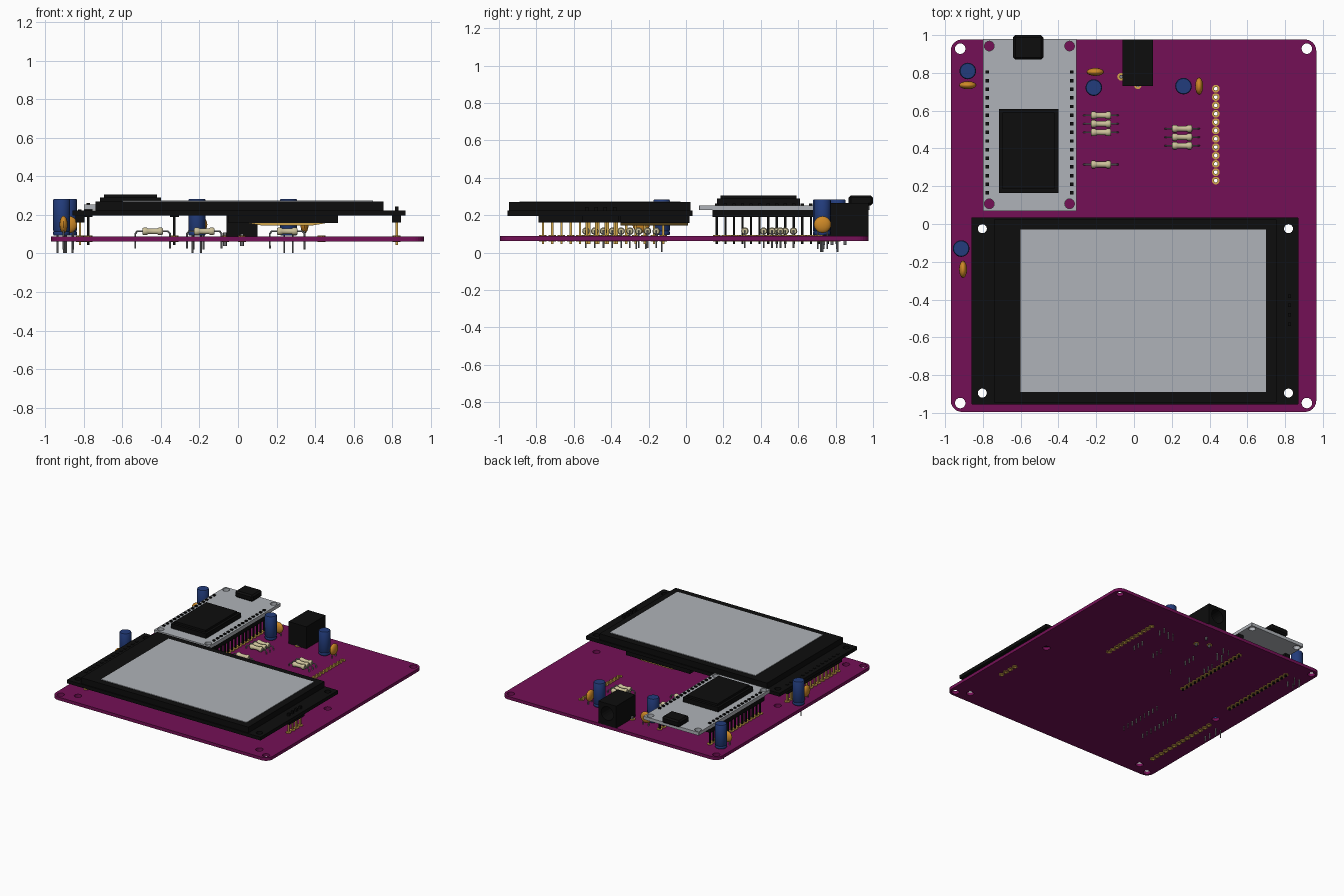
import bpy, bmesh, math
from mathutils import Matrix, Vector

if "Cube" in bpy.data.objects:
    bpy.data.objects.remove(bpy.data.objects["Cube"])


def material(name, r, g, b):
    m = bpy.data.materials.new(name)
    m.use_nodes = True
    m.diffuse_color = (r, g, b, 1)
    m.node_tree.nodes["Principled BSDF"].inputs["Base Color"].default_value = (r, g, b, 1)
    return m


MAGENTA = material("magenta board", 0.175, 0.005, 0.092)
BLACK = material("black plastic", 0.004, 0.004, 0.004)
GREY = material("light grey", 0.43, 0.45, 0.48)
BLUE = material("blue can", 0.016, 0.045, 0.2)
ORANGE = material("orange ceramic", 0.62, 0.25, 0.02)
BEIGE = material("beige resistor", 0.6, 0.53, 0.32)
GOLD = material("gold", 0.64, 0.38, 0.07)
STEEL = material("steel lead", 0.25, 0.25, 0.26)


def finish(name, mesh, mat, smooth=False):
    mesh.materials.clear()
    mesh.materials.append(mat)
    ob = bpy.data.objects.new(name, mesh)
    bpy.context.collection.objects.link(ob)
    for p in mesh.polygons:
        p.use_smooth = False
        p.material_index = 0
    if smooth:
        bpy.ops.object.select_all(action="DESELECT")
        ob.select_set(True)
        bpy.context.view_layer.objects.active = ob
        bpy.ops.object.shade_smooth_by_angle(angle=math.radians(40))
    return ob


def from_bm(name, bm, mat, smooth=False):
    mesh = bpy.data.meshes.new(name)
    bm.to_mesh(mesh)
    bm.free()
    return finish(name, mesh, mat, smooth)


def add_box(bm, x, y, z):
    size = Matrix.Diagonal((x[1] - x[0], y[1] - y[0], z[1] - z[0], 1))
    mid = Vector((sum(x) / 2, sum(y) / 2, sum(z) / 2))
    bmesh.ops.create_cube(bm, size=1, matrix=Matrix.Translation(mid) @ size)


def box(name, x, y, z, mat, bevel=0):
    bm = bmesh.new()
    add_box(bm, x, y, z)
    if bevel:
        bmesh.ops.bevel(bm, geom=bm.edges[:], offset=bevel, segments=1, affect="EDGES")
    return from_bm(name, bm, mat)


def circle(x, y, r, n=16):
    return [(x + r * math.cos(i * math.tau / n), y + r * math.sin(i * math.tau / n)) for i in range(n)]


def rounded(x, y, r):
    pts = []
    corners = ((x[1] - r, y[1] - r), (x[0] + r, y[1] - r), (x[0] + r, y[0] + r), (x[1] - r, y[0] + r))
    for k, (cx, cy) in enumerate(corners):
        for i in range(7):
            a = (k + i / 6) * math.pi / 2
            pts.append((cx + r * math.cos(a), cy + r * math.sin(a)))
    return pts


def from_curve(name, cu, mat, z=0, smooth=False):
    tmp = bpy.data.objects.new(name, cu)
    mesh = bpy.data.meshes.new_from_object(tmp)
    bpy.data.objects.remove(tmp)
    ob = finish(name, mesh, mat, smooth)
    ob.location.z = z
    return ob


def slab(name, outlines, z, mat):
    """Flat plate; outlines nested inside others become holes."""
    cu = bpy.data.curves.new(name, "CURVE")
    cu.dimensions, cu.fill_mode, cu.extrude = "2D", "BOTH", (z[1] - z[0]) / 2
    for pts in outlines:
        s = cu.splines.new("POLY")
        s.points.add(len(pts) - 1)
        for p, (px, py) in zip(s.points, pts):
            p.co = (px, py, 0, 1)
        s.use_cyclic_u = True
    return from_curve(name, cu, mat, sum(z) / 2)


def wires(name, paths, r, mat):
    cu = bpy.data.curves.new(name, "CURVE")
    cu.dimensions, cu.bevel_depth, cu.bevel_resolution, cu.use_fill_caps = "3D", r, 1, True
    for pts in paths:
        s = cu.splines.new("POLY")
        s.points.add(len(pts) - 1)
        for p, co in zip(s.points, pts):
            p.co = (*co, 1)
    return from_curve(name, cu, mat, smooth=True)


def lathe(name, profile, mat, matrix):
    """Spin (radius, height) pairs round z, then place with matrix."""
    bm = bmesh.new()
    verts = [bm.verts.new((r, 0, h)) for r, h in profile]
    edges = [bm.edges.new(e) for e in zip(verts, verts[1:])]
    bmesh.ops.spin(bm, geom=verts + edges, cent=(0, 0, 0), axis=(0, 0, 1), angle=math.tau, steps=20)
    bmesh.ops.remove_doubles(bm, verts=bm.verts, dist=1e-5)
    bmesh.ops.recalc_face_normals(bm, faces=bm.faces)
    bm.transform(matrix)
    return from_bm(name, bm, mat, True)


# Main board with mounting holes and an empty connector row
BOARD_Z = (0.063, 0.088)
display_holes = [(x, y) for x in (-0.803, 0.818) for y in (-0.025, -0.895)]
board_holes = [(x, y) for x in (-0.92, 0.915) for y in (-0.948, 0.928)]
socket = [(0.433, 0.23 + i * 0.0442) for i in range(12)]
slab("main_board",
     [rounded((-0.97, 0.965), (-0.995, 0.977), 0.06)]
     + [circle(x, y, 0.028) for x, y in board_holes + display_holes]
     + [circle(x, y, 0.014, 8) for x, y in socket], BOARD_Z, MAGENTA)


def pads(name, points, inner=0.01):
    rings = [circle(x, y, r, 10) for x, y in points for r in (0.021, inner)]
    slab(name, rings, (0.059, 0.093), GOLD)


pads("socket_pads", socket)

# Display module: circuit board, frame and screen
slab("display_board", [rounded((-0.86, 0.87), (-0.955, 0.035), 0.004)]
     + [circle(x, y, 0.024) for x, y in display_holes], (0.197, 0.224), BLACK)
box("display_frame", (-0.74, 0.755), (-0.945, 0.025), (0.224, 0.27), BLACK)
box("screen", (-0.6, 0.7), (-0.89, -0.03), (0.268, 0.274), GREY)

# Card slot beneath the display, with a folded metal cover
box("card_slot", (-0.05, 0.52), (-0.35, 0.02), (0.158, 0.197), BLACK)
bm = bmesh.new()
add_box(bm, (0.04, 0.47), (-0.35, 0.01), (0.145, 0.16))
for v in bm.verts:
    if v.co.z < 0.15:
        v.co.x = 0.255 + (v.co.x - 0.255) * 0.6
from_bm("card_slot_cover", bm, GOLD)


def header(name, x, ys, strip, pin_top, mat):
    """Row of square pins through a plastic strip, soldered to the board."""
    box(name + "_strip", (x - 0.023, x + 0.023), (ys[0] - 0.023, ys[-1] + 0.023), strip, BLACK)
    low, high = bmesh.new(), bmesh.new()
    for y in ys:
        add_box(low, (x - 0.006, x + 0.006), (y - 0.006, y + 0.006), (0.045, strip[0]))
        add_box(high, (x - 0.009, x + 0.009), (y - 0.009, y + 0.009), (strip[1], pin_top))
    from_bm(name + "_pins", low, mat)
    from_bm(name + "_pin_tips", high, BLACK)
    pads(name + "_pads", [(x, y) for y in ys], 0.007)


header("display_left_header", -0.82, [-0.765 + i * 0.0495 for i in range(14)], (0.162, 0.197), 0.228, GOLD)
header("display_right_header", 0.823, [-0.53 + i * 0.0495 for i in range(4)], (0.162, 0.197), 0.245, GOLD)

# Controller module: circuit board, chip, connector and two headers
slab("controller_board", [rounded((-0.8, -0.305), (0.07, 0.98), 0.004)]
     + [circle(x, y, 0.026) for x in (-0.766, -0.341) for y in (0.107, 0.942)], (0.227, 0.253), GREY)
box("chip_base", (-0.715, -0.4), (0.165, 0.61), (0.253, 0.29), BLACK)
box("chip_top", (-0.695, -0.42), (0.185, 0.59), (0.29, 0.306), BLACK)
box("data_connector", (-0.64, -0.48), (0.87, 1.0), (0.253, 0.306), BLACK, 0.012)
module_rows = [0.165 + i * 0.0457 for i in range(15)]
for side, x in (("left", -0.33), ("right", -0.777)):
    header("controller_%s_header" % side, x, module_rows, (0.19, 0.227), 0.262, BLACK)

# Power jack with a round socket in the back and its tabs below
jack = box("power_jack", (-0.06, 0.1), (0.73, 0.976), (0.088, 0.265), BLACK)
bm = bmesh.new()
bmesh.ops.create_cone(bm, cap_ends=True, segments=20, radius1=0.055, radius2=0.055, depth=0.3,
                      matrix=Matrix.Translation((0.02, 0.95, 0.185)) @ Matrix.Rotation(math.pi / 2, 4, "X"))
cutter = from_bm("jack_cutter", bm, BLACK)
cutter.hide_render = True
cutter.hide_viewport = True
cut = jack.modifiers.new("socket", "BOOLEAN")
cut.operation, cut.object, cut.solver = "DIFFERENCE", cutter, "EXACT"
wires("jack_tabs", [[(0.02, y, 0.04), (0.02, y, 0.1)] for y in (0.735, 0.85)]
      + [[(-0.068, 0.78, 0.04), (-0.068, 0.78, 0.11)]], 0.01, STEEL)
pads("jack_pads", [(0.02, 0.735), (-0.068, 0.78)])

# Blue can capacitors
can = [(0, 0.093), (0.04, 0.093), (0.044, 0.098), (0.044, 0.11), (0.041, 0.115), (0.044, 0.12),
       (0.044, 0.278), (0.04, 0.284), (0, 0.284)]
for i, (x, y) in enumerate([(-0.88, 0.81), (-0.213, 0.722), (0.262, 0.73), (-0.915, -0.13)]):
    lathe("can_capacitor_%d" % i, can, BLUE, Matrix.Translation((x, y, 0)))
    wires("can_leads_%d" % i, [[(x + s, y, 0.002), (x + s, y, 0.1)] for s in (-0.022, 0.022)], 0.005, STEEL)

# Orange disc capacitors, flattened ellipsoids standing on edge
discs = [(-0.88, 0.735, 1), (-0.205, 0.805, 1), (0.345, 0.73, 0), (-0.905, -0.24, 0)]
for i, (x, y, along_x) in enumerate(discs):
    dx, dy = (0.046, 0.021) if along_x else (0.021, 0.046)
    bm = bmesh.new()
    bmesh.ops.create_uvsphere(bm, u_segments=16, v_segments=10, radius=1,
                              matrix=Matrix.Translation((x, y, 0.15)) @ Matrix.Diagonal((dx, dy, 0.045, 1)))
    from_bm("disc_capacitor_%d" % i, bm, ORANGE, True)
    ox, oy = (0.025, 0) if along_x else (0, 0.025)
    wires("disc_leads_%d" % i, [[(x + s * ox, y + s * oy, 0.02), (x + s * ox, y + s * oy, 0.14)]
                                for s in (-1, 1)], 0.005, STEEL)

# Resistors: waisted bodies on bent leads
body = [(0, -0.054), (0.015, -0.053), (0.02, -0.046), (0.02, -0.032), (0.015, -0.024)]
body += [(r, -h) for r, h in reversed(body)]
spots = [(-0.175, y) for y in (0.575, 0.53, 0.485, 0.315)]
spots += [(0.255, y) for y in (0.505, 0.46, 0.415)]
spots += [(-0.443, -0.535 + i * 0.047) for i in range(9)]
for i, (x, y) in enumerate(spots):
    z = 0.115
    lathe("resistor_%d" % i, body, BEIGE, Matrix.Translation((x, y, z)) @ Matrix.Rotation(math.pi / 2, 4, "Y"))
    wires("resistor_lead_%d" % i, [[(x - 0.09, y, 0.025), (x - 0.09, y, z - 0.012), (x - 0.08, y, z),
                                    (x + 0.08, y, z), (x + 0.09, y, z - 0.012), (x + 0.09, y, 0.025)]],
          0.005, STEEL)
